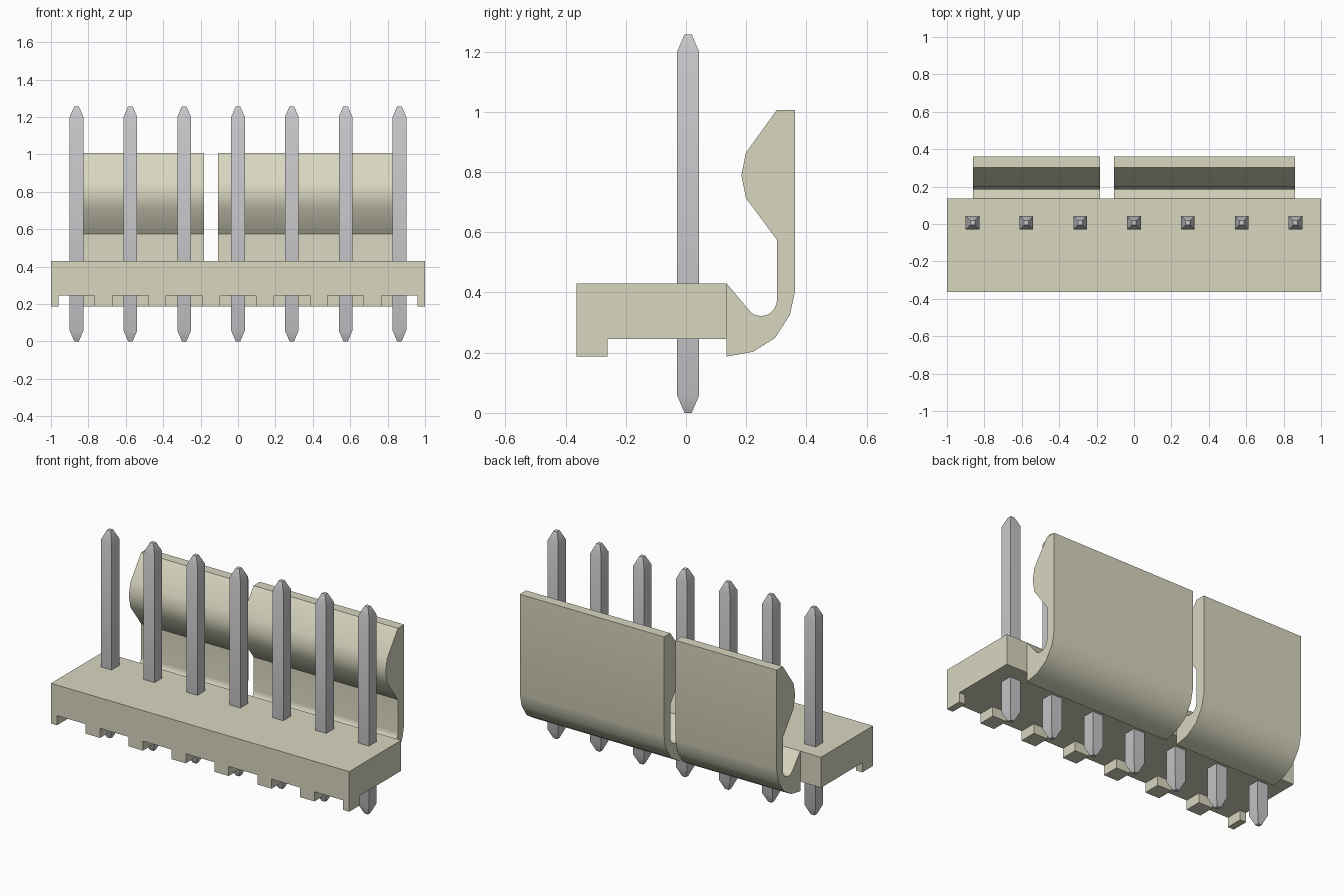
import bpy, bmesh, math
from mathutils import Vector

cube = bpy.data.objects.get("Cube")
if cube:
    bpy.data.objects.remove(cube, do_unlink=True)


def material(name, color):
    m = bpy.data.materials.new(name)
    m.use_nodes = True
    m.diffuse_color = (*color, 1)
    m.node_tree.nodes["Principled BSDF"].inputs["Base Color"].default_value = (*color, 1)
    return m


IVORY = material("ivory plastic", (0.69, 0.68, 0.53))
METAL = material("grey metal", (0.58, 0.58, 0.60))


def finish(name, bm, mat, smooth=False):
    bmesh.ops.recalc_face_normals(bm, faces=bm.faces)
    mesh = bpy.data.meshes.new(name)
    bm.to_mesh(mesh)
    bm.free()
    mesh.materials.append(mat)
    ob = bpy.data.objects.new(name, mesh)
    bpy.context.collection.objects.link(ob)
    bpy.ops.object.select_all(action="DESELECT")
    ob.select_set(True)
    bpy.context.view_layer.objects.active = ob
    if smooth:
        bpy.ops.object.shade_smooth_by_angle(angle=math.radians(30))
    return ob


def prism(name, outline, offset, mat, smooth=False):
    """Extrude a closed 3D outline along offset."""
    bm = bmesh.new()
    face = bm.faces.new([bm.verts.new(p) for p in outline])
    new = bmesh.ops.extrude_face_region(bm, geom=[face])["geom"]
    bmesh.ops.translate(bm, vec=Vector(offset),
                        verts=[v for v in new if isinstance(v, bmesh.types.BMVert)])
    return finish(name, bm, mat, smooth)


PITCH = 0.2877
PIN_X = [i * PITCH for i in range(-3, 4)]
FRONT, REAR, FOOT_Y = -0.363, 0.135, -0.26
FOOT_Z, UNDER_Z, TOP_Z = 0.187, 0.245, 0.43

# Base block, with its underside cut away to leave a row of front feet
base = prism("base", [(-1, FRONT, FOOT_Z), (1, FRONT, FOOT_Z), (1, REAR, FOOT_Z), (-1, REAR, FOOT_Z)],
             (0, 0, TOP_Z - FOOT_Z), IVORY)
comb = [(-1.1, 0.3), (1.1, 0.3), (1.1, FOOT_Y)]
for x in reversed(PIN_X):
    comb += [(x + 0.096, FOOT_Y), (x + 0.096, -0.5), (x - 0.096, -0.5), (x - 0.096, FOOT_Y)]
comb.append((-1.1, FOOT_Y))
cutter = prism("underside_cutter", [(x, y, 0.1) for x, y in comb], (0, 0, UNDER_Z - 0.1), IVORY)
cutter.hide_render = True
mod = base.modifiers.new("underside", "BOOLEAN")
mod.operation, mod.solver, mod.object = "DIFFERENCE", "EXACT", cutter
bpy.context.view_layer.objects.active = base
bpy.ops.object.modifier_apply(modifier=mod.name)
bpy.data.objects.remove(cutter, do_unlink=True)

# Locking latch in two lengths: side profile with a rounded inner valley
latch = [(REAR, TOP_Z), (0.203, 0.349)]
for deg in range(230, 361, 13):
    a = math.radians(deg)
    latch.append((0.249 + 0.053 * math.cos(a), 0.375 + 0.053 * math.sin(a)))
latch += [(0.302, 0.575), (0.199, 0.714), (0.184, 0.79), (0.199, 0.864), (0.302, 1.007),
          (0.362, 1.007), (0.362, 0.402), (0.345, 0.325), (0.296, 0.249), (0.223, 0.203),
          (REAR, FOOT_Z)]
for name, x0, x1 in (("latch_right", -0.861, -0.183), ("latch_left", -0.107, 0.861)):
    prism(name, [(x0, y, z) for y, z in latch], (x1 - x0, 0, 0), IVORY, True)

# Square pins with tapered ends
for i, px in enumerate(PIN_X):
    bm = bmesh.new()
    rings = []
    for z, h in ((0, 0.012), (0.058, 0.0365), (1.2, 0.0365), (1.257, 0.012)):
        rings.append([bm.verts.new((px + sx * h, 0.007 + sy * h, z))
                      for sx, sy in ((-1, -1), (1, -1), (1, 1), (-1, 1))])
    for a, b in zip(rings, rings[1:]):
        for k in range(4):
            bm.faces.new((a[k], a[(k + 1) % 4], b[(k + 1) % 4], b[k]))
    bm.faces.new(rings[0][::-1])
    bm.faces.new(rings[-1])
    finish(f"pin_{i + 1}", bm, METAL, True)
